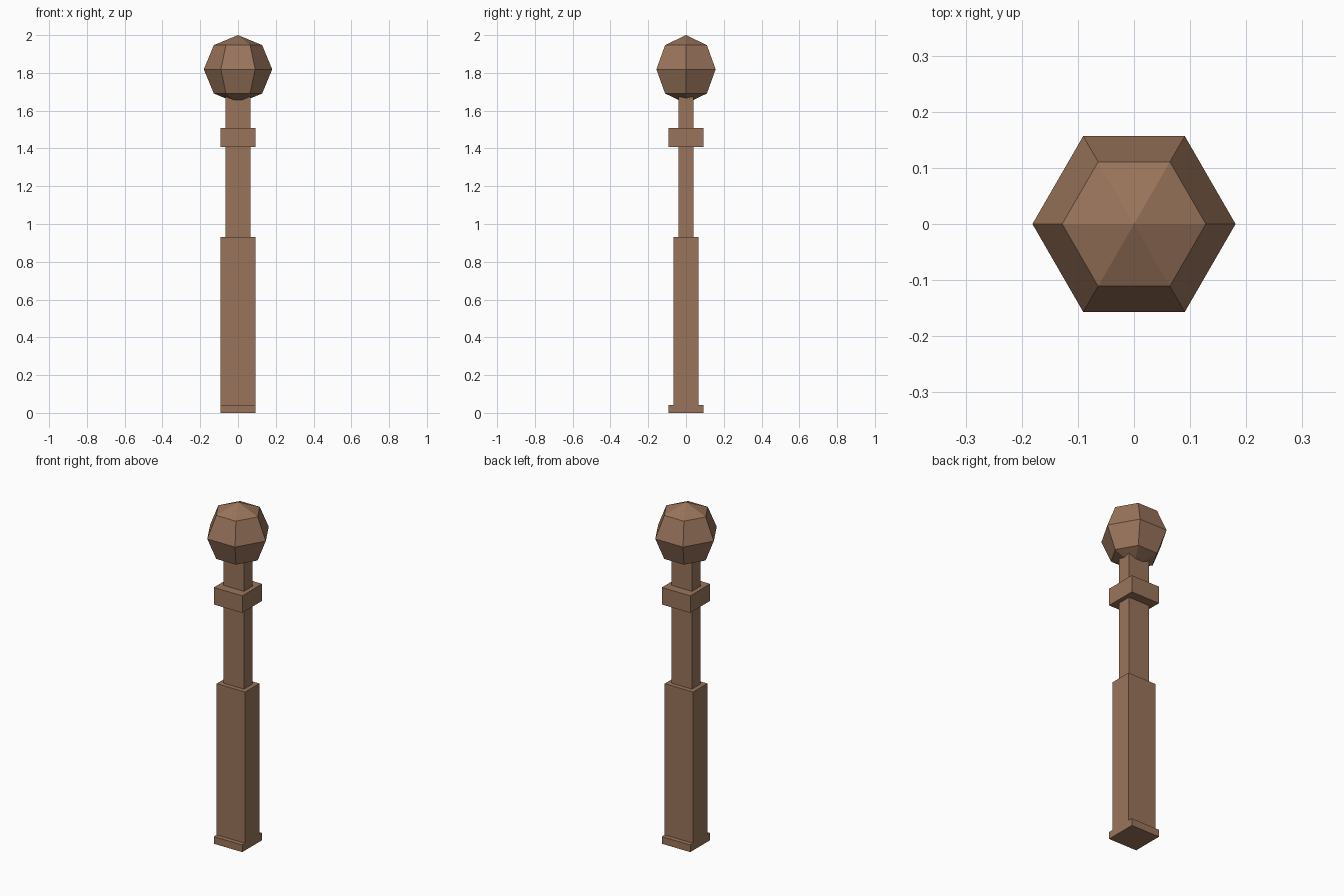
import bpy
import math

cube = bpy.data.objects.get("Cube")
if cube:
    bpy.data.objects.remove(cube, do_unlink=True)

# Single brown wood colour
BROWN = (0.32, 0.175, 0.105, 1.0)
wood = bpy.data.materials.new("brown_wood")
wood.use_nodes = True
wood.diffuse_color = BROWN
wood.node_tree.nodes["Principled BSDF"].inputs["Base Color"].default_value = BROWN


def block(name, width, depth, bottom, top):
    """Rectangular post section between two heights."""
    bpy.ops.mesh.primitive_cube_add(size=1, location=(0, 0, (bottom + top) / 2))
    obj = bpy.context.object
    obj.name = name
    obj.scale = (width, depth, top - bottom)
    bpy.ops.object.transform_apply(location=False, rotation=False, scale=True)
    obj.data.materials.append(wood)
    return obj


# Stacked post sections
block("base_plinth", 0.185, 0.185, 0.0, 0.042)
block("lower_post", 0.185, 0.132, 0.042, 0.932)
block("upper_post", 0.134, 0.08, 0.932, 1.72)
block("collar", 0.185, 0.185, 1.408, 1.508)

# Faceted ball finial with a corner towards the front
bpy.ops.mesh.primitive_uv_sphere_add(
    segments=6, ring_count=4, radius=0.181,
    location=(0, 0, 1.819), rotation=(0, 0, math.pi / 2))
ball = bpy.context.object
ball.name = "ball_finial"
bpy.ops.object.transform_apply(location=False, rotation=True, scale=False)
ball.data.materials.append(wood)
bpy.ops.object.shade_flat()
